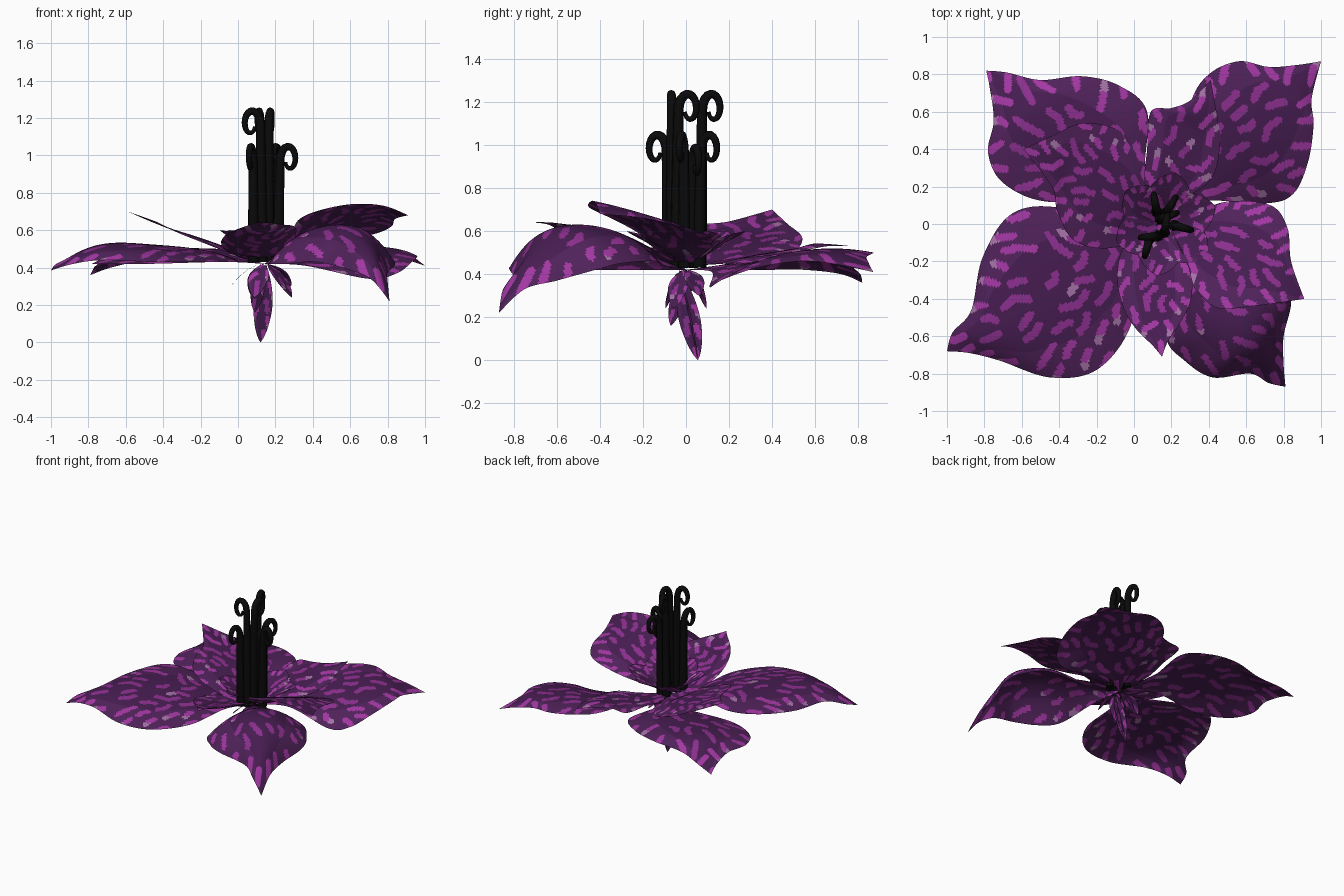
import bpy, bmesh, math, random
from mathutils import Vector as V

if "Cube" in bpy.data.objects:
    bpy.data.objects.remove(bpy.data.objects["Cube"])

random.seed(7)


def material(name, rgb):
    m = bpy.data.materials.new(name)
    m.diffuse_color = (*rgb, 1)
    m.use_nodes = True
    m.node_tree.nodes["Principled BSDF"].inputs["Base Color"].default_value = m.diffuse_color
    return m


PURPLES = [material("deep purple", (0.062, 0.012, 0.082)),
           material("dark purple", (0.080, 0.016, 0.102)),
           material("magenta", (0.26, 0.028, 0.27)),
           material("bright purple", (0.36, 0.038, 0.36)),
           material("pale mauve", (0.37, 0.17, 0.38))]
BLACK = material("black", (0.003, 0.003, 0.003))


def spline(pts, u):
    """Catmull-Rom point at u in 0..1."""
    n = len(pts) - 1
    i = min(int(u * n), n - 1)
    t = u * n - i
    a, b, c, d = (pts[max(0, min(n, i + k))] for k in (-1, 0, 1, 2))
    return b + 0.5 * t * (c - a + t * (2 * a - 5 * b + 4 * c - d + t * (3 * (b - c) + d - a)))


def bent_dash(p, d, scale):
    """Five points of a slightly curved dash centred on p, running along d."""
    ang, bend = math.atan2(d.y, d.x) + random.gauss(0, 0.35), random.uniform(-0.5, 0.5)
    half = random.uniform(0.035, 0.09) * scale
    if d.z ** 2 > d.x ** 2 + d.y ** 2:          # hanging leaves
        return [p + d.normalized() * half * k for k in (-1, -0.5, 0, 0.5, 1)]
    slope = d.z / max(1e-6, math.hypot(d.x, d.y))
    e1 = V((math.cos(ang + bend), math.sin(ang + bend), slope)) * half
    e0 = V((math.cos(ang - bend), math.sin(ang - bend), slope)) * half
    return [p - e0, p - e0 / 2, p, p + e1 / 2, p + e1]


def petal(name, base, stations, tip, scale=1.0, cell=0.0115):
    """Sheet through stations (left xyz, mid z, right xyz), with dashes as coloured faces."""
    base, tip = V(base), V(tip)
    left = [base] + [V(s[0:3]) for s in stations] + [tip]
    right = [base] + [V(s[4:7]) for s in stations] + [tip]
    mid = [(a + b) / 2 for a, b in zip(left, right)]
    for m, s in zip(mid[1:-1], stations):
        m.z = s[3]

    def point(u, w):
        l, m, r = spline(left, u), spline(mid, u), spline(right, u)
        return m + (r - l) * (w / 2) + ((r + l) / 2 - m) * (w * w)

    # Dashes fanning out from the base, spaced apart
    dashes, gap, radius = [], 0.066 * scale, 0.0215 * scale
    for _ in range(1700):
        u, w = random.uniform(0.06, 1), random.uniform(-1, 1)
        p = point(u, w)
        d = p - point(max(0, u - 0.2), w * 0.15)
        if d.length < 1e-4:
            continue
        pts = bent_dash(p, d, scale)
        if all((p - q[2]).length > 0.25 or all((a - b).length > gap for a in pts for b in q)
               for q, _, _ in dashes):
            rim = abs(w) > 0.55 or u > 0.75
            dashes.append((pts, random.random() < (0.5 if rim else 0.12), 3 if rim else 2))

    def colour(c, w):
        for pts, pale, shade in dashes:
            if (c - pts[2]).length > 0.13:
                continue
            for k in range(4):
                ab = pts[k + 1] - pts[k]
                t = max(0, min(1, (c - pts[k]).dot(ab) / ab.length_squared))
                if (c - pts[k] - ab * t).length < radius:
                    return 4 if pale and k > 1 else shade
        return 0 if abs(w) < 0.55 else 1

    nu = max(10, int((tip - base).length * 1.1 / cell))
    nw = max(6, int(max((a - b).length for a, b in zip(left, right)) / cell))
    bm = bmesh.new()
    grid = [[bm.verts.new(point(i / nu, 2 * j / nw - 1)) for j in range(nw + 1)]
            for i in range(nu + 1)]
    for i in range(nu):
        for j in range(nw):
            f = bm.faces.new((grid[i][j], grid[i][j + 1], grid[i + 1][j + 1], grid[i + 1][j]))
            f.material_index = colour(f.calc_center_median(), (2 * j + 1) / nw - 1)
            f.smooth = True
    bmesh.ops.remove_doubles(bm, verts=bm.verts, dist=1e-5)
    me = bpy.data.meshes.new(name)
    bm.to_mesh(me)
    bm.free()
    for m in PURPLES:
        me.materials.append(m)
    bpy.context.collection.objects.link(bpy.data.objects.new(name, me))


def leaf(name, base, tip, side, width, lift=0.0, cup=0.0):
    """Small symmetric petal from base to tip."""
    base, tip, side = V(base), V(tip), V(side).normalized()
    st = []
    for t, k in ((0.2, 0.6), (0.4, 0.95), (0.6, 1), (0.8, 0.72), (0.93, 0.35)):
        p = base.lerp(tip, t) + V((0, 0, lift * math.sin(math.pi * t)))
        s = side * (width * k / 2)
        st.append((*(p - s), p.z - cup * k, *(p + s)))
    petal(name, base, st, tip, 0.6, 0.01)


# Four large outer petals, narrow where they join
petal("outer_petal_front_left", (0.14, 0, 0.42), [
    (0.03, -0.2, .43, .45, -0.08, -0.02, .46), (-0.02, -0.55, .43, .50, -0.42, 0.09, .48),
    (-0.2, -0.78, .43, .52, -0.66, 0.05, .50), (-0.45, -0.82, .43, .53, -0.81, -0.18, .48),
    (-0.72, -0.73, .44, .50, -0.87, -0.46, .46), (-0.88, -0.69, .42, .43, -0.97, -0.58, .42)],
    (-1, -0.68, .385))
petal("outer_petal_back_left", (0.14, 0, 0.42), [
    (-0.08, 0.14, .43, .45, 0.06, 0.27, .45), (-0.47, 0.12, .42, .49, 0.07, 0.6, .48),
    (-0.7, 0.22, .42, .50, -0.08, 0.74, .48), (-0.78, 0.38, .42, .50, -0.28, 0.79, .47),
    (-0.75, 0.55, .42, .46, -0.5, 0.77, .44), (-0.77, 0.72, .40, .40, -0.68, 0.81, .40)],
    (-0.79, 0.82, .36))
petal("outer_petal_back_right", (0.14, 0, 0.42), [
    (0.22, 0.25, .45, .43, 0.36, 0.12, .41), (0.3, 0.64, .48, .47, 0.7, 0.11, .34),
    (0.4, 0.8, .50, .50, 0.85, 0.16, .37), (0.56, 0.87, .50, .51, 0.93, 0.33, .43),
    (0.72, 0.84, .48, .50, 0.96, 0.53, .46), (0.87, 0.85, .45, .46, 0.95, 0.67, .45)],
    (1.0, 0.87, .41))
petal("outer_petal_front_right", (0.14, 0, 0.42), [
    (0.34, -0.1, .44, .49, 0.17, -0.26, .42), (0.65, -0.15, .46, .60, 0.17, -0.6, .42),
    (0.8, -0.3, .45, .63, 0.27, -0.73, .42), (0.84, -0.42, .42, .60, 0.42, -0.82, .43),
    (0.8, -0.6, .37, .50, 0.62, -0.8, .38), (0.8, -0.75, .33, .37, 0.72, -0.85, .33)],
    (0.81, -0.87, .22))

# Four middle petals, rising outward
petal("middle_petal_left", (0.12, 0, 0.44), [
    (-0.02, -0.1, .47, .45, 0.08, 0.2, .45), (-0.18, -0.13, .53, .51, 0.04, 0.38, .46),
    (-0.33, -0.08, .59, .56, -0.08, 0.5, .50), (-0.41, 0.07, .63, .60, -0.27, 0.54, .57),
    (-0.44, 0.2, .645, .645, -0.44, 0.47, .635)], (-0.59, 0.4, .70), 0.8)
petal("middle_petal_back", (0.15, 0.03, 0.44), [
    (0.06, 0.2, .47, .46, 0.3, 0.15, .45), (0.07, 0.4, .50, .49, 0.42, 0.25, .47),
    (0.09, 0.6, .52, .52, 0.46, 0.42, .49), (0.2, 0.62, .53, .54, 0.45, 0.55, .51),
    (0.3, 0.66, .53, .54, 0.43, 0.66, .53)], (0.41, 0.77, .53), 0.8)
petal("middle_petal_right", (0.18, 0, 0.44), [
    (0.3, 0.05, .47, .50, 0.28, -0.2, .58), (0.5, 0.12, .53, .59, 0.33, -0.35, .66),
    (0.73, 0.1, .58, .66, 0.45, -0.45, .71), (0.82, -0.02, .62, .69, 0.62, -0.44, .74),
    (0.84, -0.2, .66, .70, 0.78, -0.42, .73)], (0.91, -0.4, .68), 0.8)
petal("middle_petal_front", (0.14, 0, 0.44), [
    (0.27, -0.12, .50, .46, -0.04, -0.1, .48), (0.31, -0.28, .58, .51, -0.09, -0.27, .53),
    (0.3, -0.42, .62, .56, -0.06, -0.44, .58), (0.24, -0.54, .63, .59, 0.01, -0.56, .61),
    (0.18, -0.63, .64, .63, 0.1, -0.65, .64)], (0.15, -0.71, .64), 0.8)

# Ruffle of small petals round the stamens
for k in range(6):
    a = math.radians(20 + 60 * k)
    c, s = math.cos(a), math.sin(a)
    leaf(f"inner_petal_{k + 1}", (0.15 + 0.03 * c, 0.03 * s, 0.44),
         (0.17 + 0.28 * c, 0.28 * s, 0.60), (s, -c, 0), 0.22, 0.03, 0.02)

# Pointed calyx under the flower and its small lobes
leaf("calyx_point_wide", (0.15, -0.03, 0.42), (0.12, 0.055, 0), (1, 0.2, 0), 0.1)
leaf("calyx_point_deep", (0.15, -0.03, 0.42), (0.12, 0.055, 0), (0, 1, 0), 0.1)
leaf("calyx_point_short", (0.12, 0.0, 0.42), (0.09, -0.07, 0.16), (0.7, 0.7, 0), 0.1)
for k in range(5):
    a = math.radians(72 * k - 35)
    c, s = math.cos(a), math.sin(a)
    leaf(f"calyx_lobe_{k + 1}", (0.14 + 0.02 * c, 0.02 * s, 0.42),
         (0.14 + 0.18 * c, 0.10 * s, 0.24 + 0.06 * (k % 2)), (s, -c, 0), 0.11, 0.02)


# Black stamens ending in a long drooping curl
def stamen(name, x, y, top, degrees):
    d = V((math.cos(math.radians(degrees)), math.sin(math.radians(degrees)), 0))
    foot, r, tall = V((x, y, 0)), 0.05, 0.085
    pts = [(foot - d * 0.01 * (1 - t) + V((0, 0, 0.43 + t * (top - tall - 0.43))), 1.25 - 0.3 * t)
           for t in (0, 0.25, 0.5, 0.75, 0.95)]
    for i in range(19):
        t = i / 18
        a, q = math.pi * (1 - 1.9 * t), 1 - 0.6 * t
        pts.append((foot + d * r * (1 + q * math.cos(a))
                    + V((0, 0, top - tall + tall * q * math.sin(a))), 0.95 - 0.6 * t))
    cu = bpy.data.curves.new(name, 'CURVE')
    cu.dimensions = '3D'
    cu.bevel_depth, cu.bevel_resolution, cu.use_fill_caps = 0.025, 2, True
    sp = cu.splines.new('POLY')
    sp.points.add(len(pts) - 1)
    for sp_pt, (p, rad) in zip(sp.points, pts):
        sp_pt.co, sp_pt.radius = (*p, 1), rad
    sp.use_smooth = True
    cu.materials.append(BLACK)
    ob = bpy.data.objects.new(name, cu)
    bpy.context.collection.objects.link(ob)
    bpy.ops.object.select_all(action='DESELECT')
    ob.select_set(True)
    bpy.context.view_layer.objects.active = ob
    bpy.ops.object.convert(target='MESH')


for k, args in enumerate([(0.12, -0.065, 1.25, 185), (0.12, 0.075, 1.25, 100),
                          (0.165, -0.035, 1.25, 80), (0.225, -0.01, 1.06, -15),
                          (0.08, -0.09, 1.06, 255), (0.18, 0.07, 1.06, 60),
                          (0.15, 0.03, 1.0, 20)]):
    stamen(f"stamen_{k + 1}", *args)
